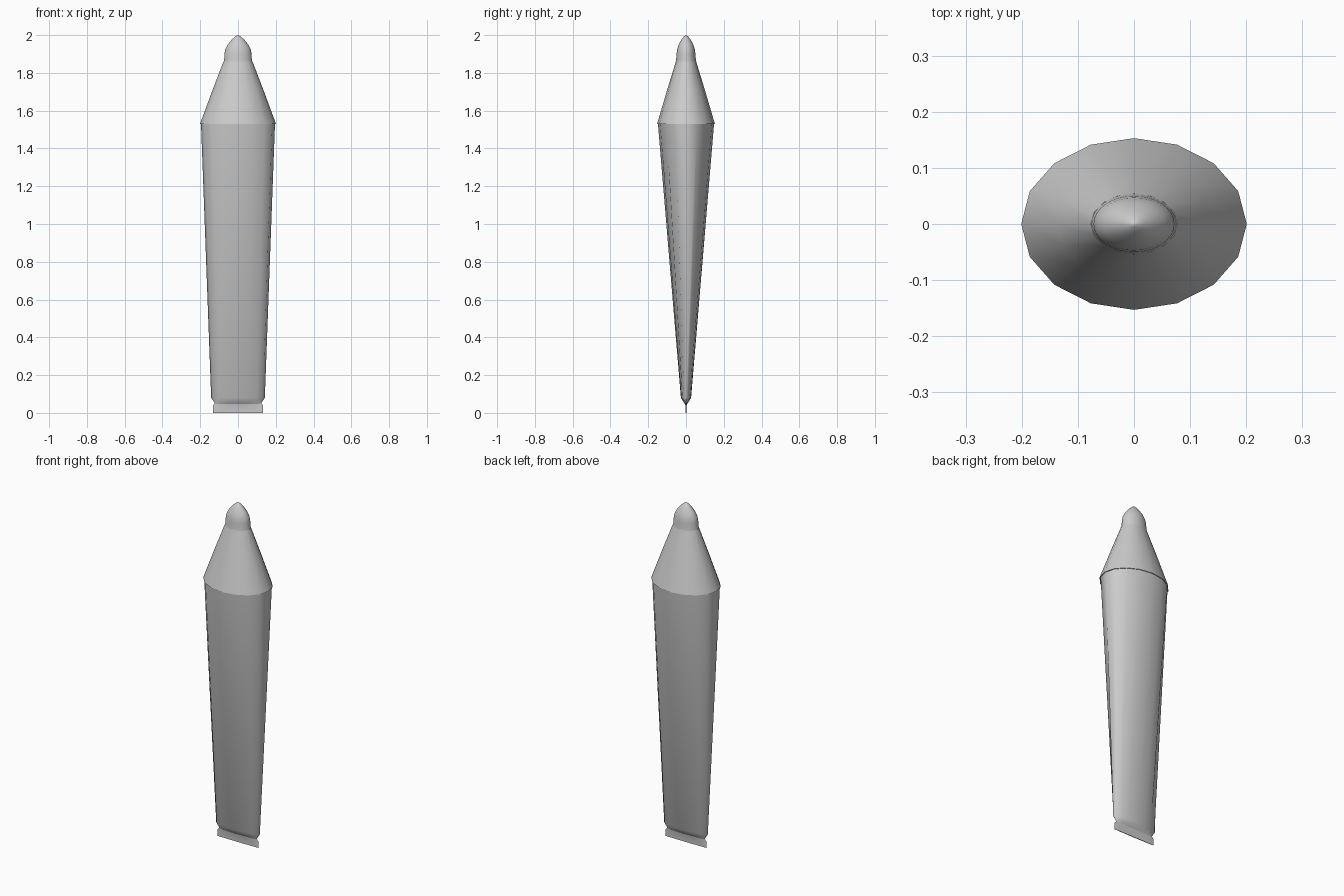
import bpy, bmesh, math

if "Cube" in bpy.data.objects:
    bpy.data.objects.remove(bpy.data.objects["Cube"])


def loft(name, sections, sides, angle):
    """Skin a stack of elliptical sections given as (z, half width, half depth)."""
    bm = bmesh.new()
    rings = []
    for z, rx, ry in sections:
        rings.append([bm.verts.new((rx * math.cos(2 * math.pi * i / sides),
                                    ry * math.sin(2 * math.pi * i / sides), z))
                      for i in range(sides)])
    for a, b in zip(rings, rings[1:]):
        for i in range(sides):
            j = (i + 1) % sides
            bm.faces.new((a[i], a[j], b[j], b[i]))
    bm.faces.new(rings[0][::-1])
    bm.faces.new(rings[-1])
    bmesh.ops.recalc_face_normals(bm, faces=bm.faces)
    me = bpy.data.meshes.new(name)
    bm.to_mesh(me)
    bm.free()
    ob = bpy.data.objects.new(name, me)
    bpy.context.collection.objects.link(ob)
    bpy.ops.object.select_all(action='DESELECT')
    ob.select_set(True)
    bpy.context.view_layer.objects.active = ob
    bpy.ops.object.shade_smooth_by_angle(angle=math.radians(angle))
    return ob


# Squeezable body, flattening towards the bottom
loft("tube_body", [(0.045, 0.122, 0.004), (0.055, 0.125, 0.012),
                   (0.08, 0.142, 0.027), (1.535, 0.196, 0.149)], 16, 50)

# Thin crimped seal
loft("crimp_seal", [(0.0, 0.132, 0.002), (0.04, 0.132, 0.003),
                    (0.052, 0.121, 0.007)], 16, 60)

# Conical shoulder
loft("shoulder", [(1.53, 0.201, 0.153), (1.706, 0.136, 0.101),
                  (1.86, 0.077, 0.054)], 16, 50)

# Rounded nozzle tip
loft("nozzle_tip", [(1.85, 0.078, 0.055), (1.87, 0.073, 0.052),
                    (1.9, 0.072, 0.05), (1.925, 0.067, 0.047),
                    (1.95, 0.054, 0.039), (1.975, 0.034, 0.025),
                    (1.99, 0.018, 0.014), (1.998, 0.007, 0.005),
                    (2.0, 0.001, 0.001)], 32, 50)
